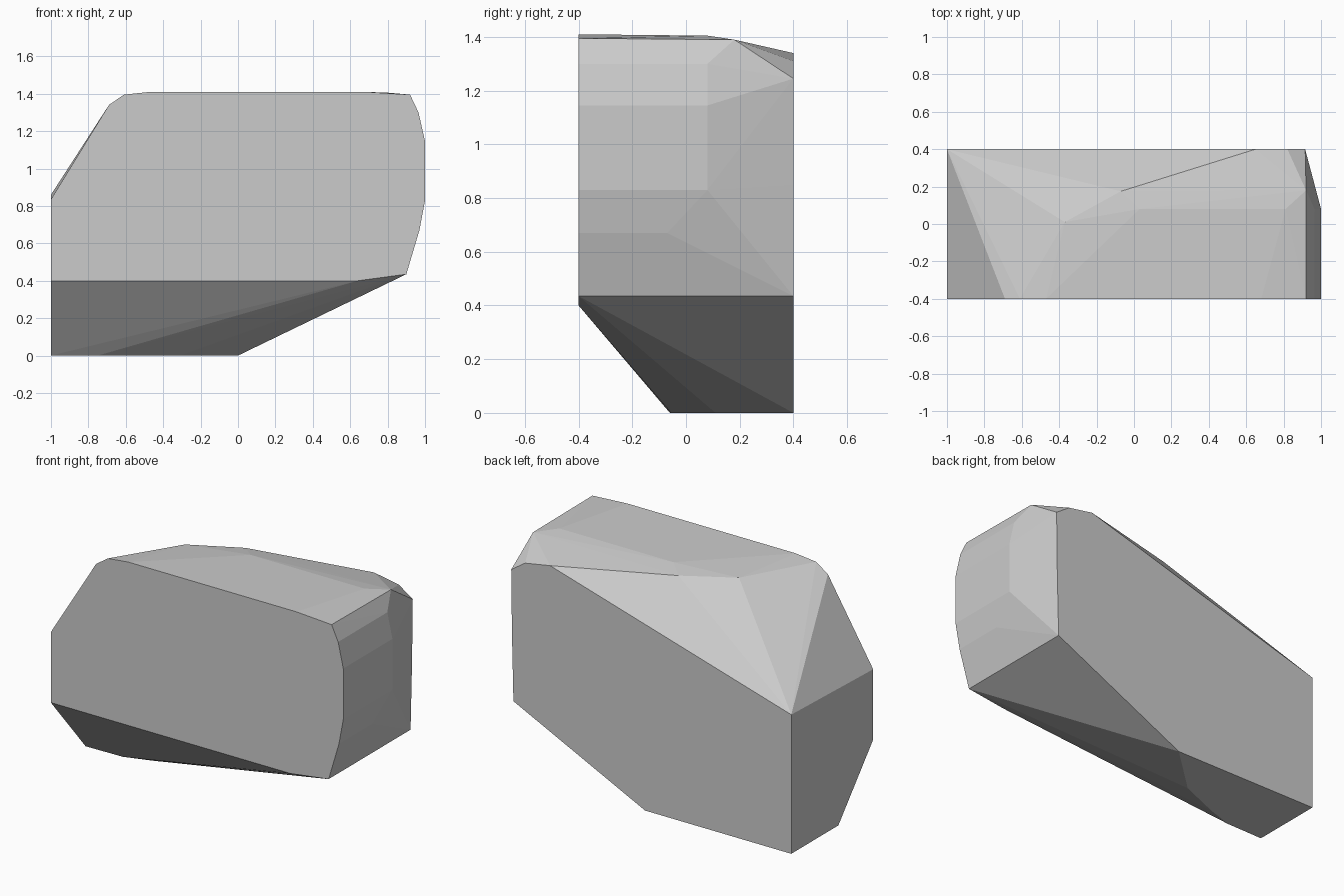
import bpy
import bmesh

if "Cube" in bpy.data.objects:
    bpy.data.objects.remove(bpy.data.objects["Cube"])

# Flat grey stone colour
grey = bpy.data.materials.new("stone_grey")
grey.diffuse_color = (0.6, 0.6, 0.6, 1)
grey.use_nodes = True
grey.node_tree.nodes["Principled BSDF"].inputs["Base Color"].default_value = grey.diffuse_color

# Front outline (x, z) at y = -0.4
front = [(-1, 0.4), (-1, 0.835), (-0.69, 1.34), (-0.61, 1.395), (-0.47, 1.41),
         (0.68, 1.41), (0.92, 1.395), (0.965, 1.3), (1, 1.145), (1, 0.83),
         (0.97, 0.67), (0.9, 0.435), (0.64, 0.4)]
# Back outline (x, z) at y = 0.4
back = [(-1, 0), (-1, 0.86), (0.65, 1.34), (0.82, 1.31), (0.915, 1.245),
        (0.91, 0.85), (0.9, 0.435), (0, 0)]
# Rounded bottom outline (x, y) at z = 0
bottom = [(-1, -0.06), (-0.75, -0.055), (-0.58, 0), (-0.31, 0.11)]
# Corners on the worn top and right side
worn = [(-0.37, 0.01, 1.389), (-0.07, 0.175, 1.385), (0.03, 0.08, 1.405),
        (0.81, 0.08, 1.405), (0.92, 0.18, 1.39), (0.965, 0.08, 1.3),
        (1, 0.08, 1.145), (1, 0.08, 0.83), (0.97, -0.07, 0.67)]

points = [(x, -0.4, z) for x, z in front]
points += [(x, 0.4, z) for x, z in back]
points += [(x, y, 0) for x, y in bottom]
points += worn

# Wrap all outlines in one convex, faceted block
bm = bmesh.new()
for p in points:
    bm.verts.new(p)
hull = bmesh.ops.convex_hull(bm, input=bm.verts[:])
spare = {g for g in hull["geom_interior"] + hull["geom_unused"]
         if isinstance(g, bmesh.types.BMVert)}
bmesh.ops.delete(bm, geom=list(spare), context='VERTS')
# Merge the triangles of each flat side
bmesh.ops.dissolve_limit(bm, angle_limit=0.005, verts=bm.verts[:], edges=bm.edges[:])
bmesh.ops.recalc_face_normals(bm, faces=bm.faces[:])

mesh = bpy.data.meshes.new("stone_block")
bm.to_mesh(mesh)
bm.free()
mesh.materials.append(grey)
block = bpy.data.objects.new("stone_block", mesh)
bpy.context.collection.objects.link(block)
